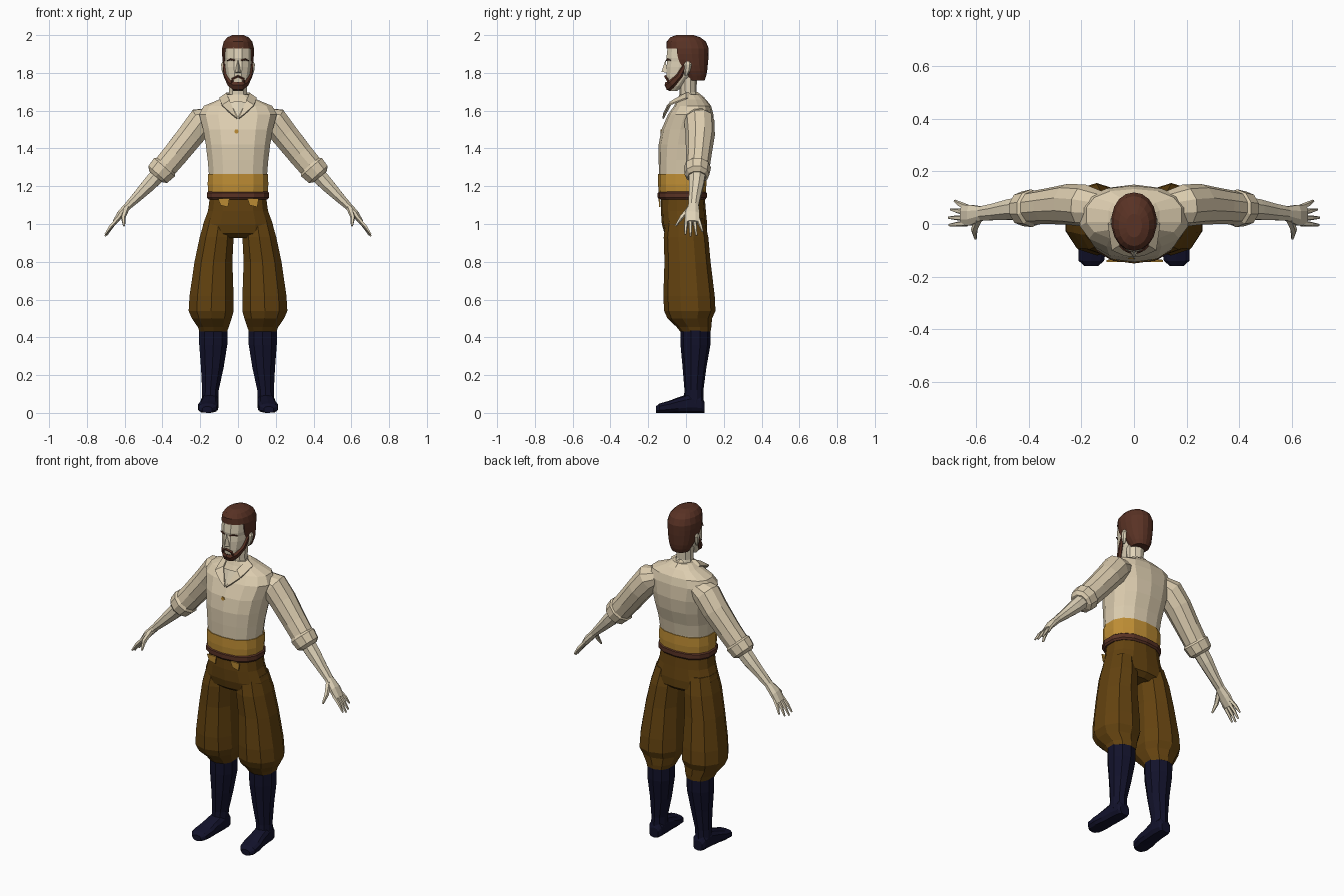
import bpy, bmesh, math
from mathutils import Vector


def material(name, rgb):
    m = bpy.data.materials.new(name)
    m.diffuse_color = (*rgb, 1)
    return m


SKIN = material("skin", (0.74, 0.65, 0.48))
SHIRT = material("cream_cloth", (0.72, 0.61, 0.43))
SASH = material("mustard_cloth", (0.52, 0.27, 0.035))
BROWN = material("dark_brown", (0.10, 0.032, 0.018))
PANTS = material("brown_cloth", (0.125, 0.055, 0.005))
BOOT = material("navy_leather", (0.006, 0.006, 0.024))


def finish(name, bm, mat, mirror=False, thick=0):
    bmesh.ops.recalc_face_normals(bm, faces=bm.faces)
    me = bpy.data.meshes.new(name)
    bm.to_mesh(me)
    bm.free()
    ob = bpy.data.objects.new(name, me)
    bpy.context.collection.objects.link(ob)
    me.materials.append(mat)
    if mirror:
        m = ob.modifiers.new("mirror", 'MIRROR')
        m.use_mirror_merge = False
    if thick:
        s = ob.modifiers.new("thickness", 'SOLIDIFY')
        s.thickness = thick
    return ob


def loft(rings, n, p=2.0):
    """Skin rings of (centre, u axis, v axis) into a closed tube."""
    bm = bmesh.new()
    loops = []
    for c, u, v in rings:
        loop = []
        for i in range(n):
            a = 2 * math.pi * (i + 0.5) / n
            x = math.copysign(abs(math.cos(a)) ** (2 / p), math.cos(a))
            y = math.copysign(abs(math.sin(a)) ** (2 / p), math.sin(a))
            loop.append(bm.verts.new(Vector(c) + x * Vector(u) + y * Vector(v)))
        loops.append(loop)
    for a, b in zip(loops, loops[1:]):
        for i in range(n):
            j = (i + 1) % n
            bm.faces.new((a[i], a[j], b[j], b[i]))
    bm.faces.new(loops[0])
    bm.faces.new(loops[-1])
    return bm


def stack(name, rows, n, mat, mirror=False, p=2.0):
    """Horizontal rings: z, centre x, centre y, half width, half depth."""
    rings = [((x, y, z), (rx, 0, 0), (0, ry, 0)) for z, x, y, rx, ry in rows]
    return finish(name, loft(rings, n, p), mat, mirror)


def limb(name, pts, n, mat, mirror=True, side=(0, 1, 0)):
    """Tube along a path: x, y, z, radius across, radius along side axis."""
    rings = []
    for i, q in enumerate(pts):
        a, b = pts[max(i - 1, 0)], pts[min(i + 1, len(pts) - 1)]
        d = (Vector(b[:3]) - Vector(a[:3])).normalized()
        s = Vector(side)
        s = (s - d * s.dot(d)).normalized()
        rings.append((q[:3], d.cross(s) * q[3], s * q[4]))
    return finish(name, loft(rings, n), mat, mirror)


def faces(name, verts, polys, mat, mirror=False, thick=0.0):
    bm = bmesh.new()
    vs = [bm.verts.new(v) for v in verts]
    for f in polys:
        bm.faces.new([vs[i] for i in f])
    return finish(name, bm, mat, mirror, thick)


# Shirt body
stack("shirt", [(1.15, 0, -.02, .152, .117), (1.27, 0, -.02, .158, .123),
                (1.34, 0, -.015, .164, .13), (1.42, 0, -.003, .174, .142),
                (1.50, 0, .01, .188, .14), (1.58, 0, .025, .21, .12),
                (1.625, 0, .035, .185, .098), (1.66, 0, .03, .10, .075),
                (1.685, 0, .02, .062, .055)], 14, SHIRT, p=2.4)

# Sash and belt
stack("waist_sash", [(1.16, 0, -.02, .16, .124), (1.21, 0, -.02, .164, .128),
                     (1.265, 0, -.02, .162, .127)], 14, SASH, p=2.4)
stack("belt", [(1.13, 0, -.02, .16, .122), (1.14, 0, -.02, .168, .13),
               (1.165, 0, -.02, .168, .13), (1.172, 0, -.02, .16, .122)], 14, BROWN, p=2.4)
for x in (-.075, .08):
    faces("sash_tail", [(x - .03, -.137, 1.135), (x + .03, -.137, 1.135),
                        (x + .022, -.135, 1.09), (x - .018, -.135, 1.10)],
          [(0, 1, 2, 3)], SASH, thick=.008)
faces("shirt_button", [(-.008 + .012 * math.cos(k * math.pi / 3), -.134,
                        1.49 + .012 * math.sin(k * math.pi / 3)) for k in range(6)],
      [range(6)], SASH, thick=.008)

# Open collar and bare chest
faces("chest_opening", [(0, -.12, 1.56), (.042, -.075, 1.645), (0, -.085, 1.65)],
      [(0, 1, 2)], SKIN, True)
faces("collar", [(.003, -.124, 1.56), (.045, -.075, 1.655), (.062, .0, 1.695), (0, .06, 1.70),
                 (.035, -.122, 1.585), (.085, -.10, 1.63), (.10, .0, 1.668), (0, .10, 1.668)],
      [(0, 4, 5, 1), (1, 5, 6, 2), (2, 6, 7, 3)], SHIRT, True, .008)

# Sleeves with rolled cuffs
limb("sleeve", [(.13, .06, 1.57, .05, .065), (.19, .07, 1.545, .08, .08),
                (.25, .075, 1.47, .074, .078), (.33, .068, 1.37, .07, .068),
                (.385, .062, 1.305, .068, .064), (.405, .06, 1.28, .055, .055)], 10, SHIRT)
limb("cuff", [(.378, .06, 1.315, .06, .06), (.39, .06, 1.30, .077, .072),
              (.425, .058, 1.262, .07, .066), (.435, .058, 1.25, .048, .05)], 10, SHIRT)

# Forearm, palm and digits
limb("forearm", [(.41, .06, 1.275, .045, .048), (.47, .055, 1.21, .04, .042),
                 (.53, .046, 1.148, .03, .034), (.58, .04, 1.098, .022, .029),
                 (.62, .034, 1.055, .021, .042), (.652, .033, 1.01, .014, .042)], 8, SKIN)
for name, y0, y1, x1, z1 in (("index_finger", .002, -.004, .703, .945),
                             ("middle_finger", .023, .024, .705, .935),
                             ("ring_finger", .044, .055, .697, .94),
                             ("little_finger", .064, .088, .682, .96)):
    limb(name, [(.635, y0, 1.03, .011, .011), ((.645 + x1) / 2, (y0 + y1) / 2, (1.03 + z1) / 2, .01, .01),
                (x1, y1, z1, .005, .005)], 5, SKIN)
limb("thumb", [(.59, .02, 1.085, .016, .016), (.608, -.025, 1.035, .012, .013),
               (.603, -.055, .99, .005, .006)], 5, SKIN, side=(1, 0, 0))

# Breeches
stack("breeches_hips", [(1.145, 0, -.016, .152, .115), (1.07, 0, -.014, .162, .119),
                        (1.00, 0, -.008, .188, .12), (.95, 0, -.002, .185, .112),
                        (.925, 0, 0, .12, .08)], 14, PANTS, p=2.4)
stack("breeches_leg", [(1.03, .098, -.005, .08, .10), (.93, .113, .0, .094, .118),
                       (.80, .13, .008, .105, .122), (.62, .14, .016, .122, .136),
                       (.54, .142, .02, .125, .136), (.50, .139, .02, .11, .118),
                       (.455, .131, .042, .086, .092), (.43, .131, .05, .076, .08)],
      10, PANTS, True, 2.15)

# Boots
stack("boot_shaft", [(.46, .131, .05, .079, .08), (.36, .131, .05, .078, .079),
                     (.24, .136, .045, .063, .063), (.12, .146, .042, .046, .05),
                     (.05, .148, .04, .046, .054)], 10, BOOT, True)
foot = [(.097, .147, .03, .06), (.082, .147, .042, .09), (.03, .148, .047, .105),
        (-.04, .153, .049, .083), (-.09, .158, .055, .064), (-.14, .162, .05, .05),
        (-.16, .163, .027, .034)]
finish("boot_foot", loft([((x, y, h / 2), (w, 0, 0), (0, 0, h / 2)) for y, x, w, h in foot],
                         10, 2.8), BOOT, True)

# Neck and head
stack("neck", [(1.62, 0, .025, .06, .055), (1.70, 0, .01, .05, .045),
               (1.80, 0, .01, .052, .05)], 10, SKIN)
stack("head", [(1.705, 0, -.068, .026, .022), (1.73, 0, -.055, .044, .043),
               (1.78, 0, -.03, .062, .075), (1.83, 0, -.01, .071, .097),
               (1.86, 0, -.005, .073, .098), (1.88, 0, 0, .076, .107),
               (1.94, 0, 0, .076, .10), (1.97, 0, 0, .06, .08)], 12, SKIN, p=2.2)
faces("nose", [(0, -.108, 1.872), (.017, -.10, 1.80), (-.017, -.10, 1.80), (0, -.13, 1.806)],
      [(0, 1, 3), (0, 3, 2), (1, 2, 3), (0, 2, 1)], SKIN)
stack("ear", [(1.785, .072, .0, .006, .008), (1.81, .077, .006, .010, .016),
              (1.845, .080, .01, .011, .02), (1.86, .078, .01, .006, .012)], 6, SKIN, True)
limb("eyebrow", [(.018, -.104, 1.866, .004, .004), (.04, -.097, 1.872, .004, .005),
                 (.056, -.082, 1.866, .003, .003)], 5, BROWN, side=(0, 0, 1))

# Beard along the jaw, and moustache
limb("jaw_beard", [(.073, -.005, 1.84, .009, .012), (.064, -.035, 1.785, .012, .017),
                   (.043, -.072, 1.745, .014, .022), (.018, -.093, 1.728, .014, .026),
                   (-.002, -.097, 1.728, .014, .027)], 6, BROWN, side=(0, -.5, 1))
limb("moustache", [(.033, -.088, 1.74, .007, .007), (.028, -.10, 1.768, .007, .007),
                   (-.001, -.11, 1.782, .007, .007)], 5, BROWN, side=(0, 1, 0))

# Hair shell, cut away in front of the hairline
hair = [(1.76, .05, .05, .048), (1.785, .045, .062, .062), (1.81, .035, .072, .077),
        (1.84, .022, .079, .093), (1.87, .014, .083, .104), (1.90, .01, .086, .109),
        (1.93, .009, .086, .111), (1.965, .002, .077, .104), (1.988, -.004, .058, .08),
        (2.0, -.006, .03, .045)]
bm = loft([((0, y, z), (rx, 0, 0), (0, ry, 0)) for z, y, rx, ry in hair], 18, 2.1)


def below_hairline(f):
    c = f.calc_center_median()
    return c.z < 1.92 - 2.2 * max(0, min(c.y + .06, .08))


bmesh.ops.delete(bm, geom=[f for f in bm.faces if below_hairline(f)], context='FACES')
finish("hair", bm, BROWN, thick=.014)
